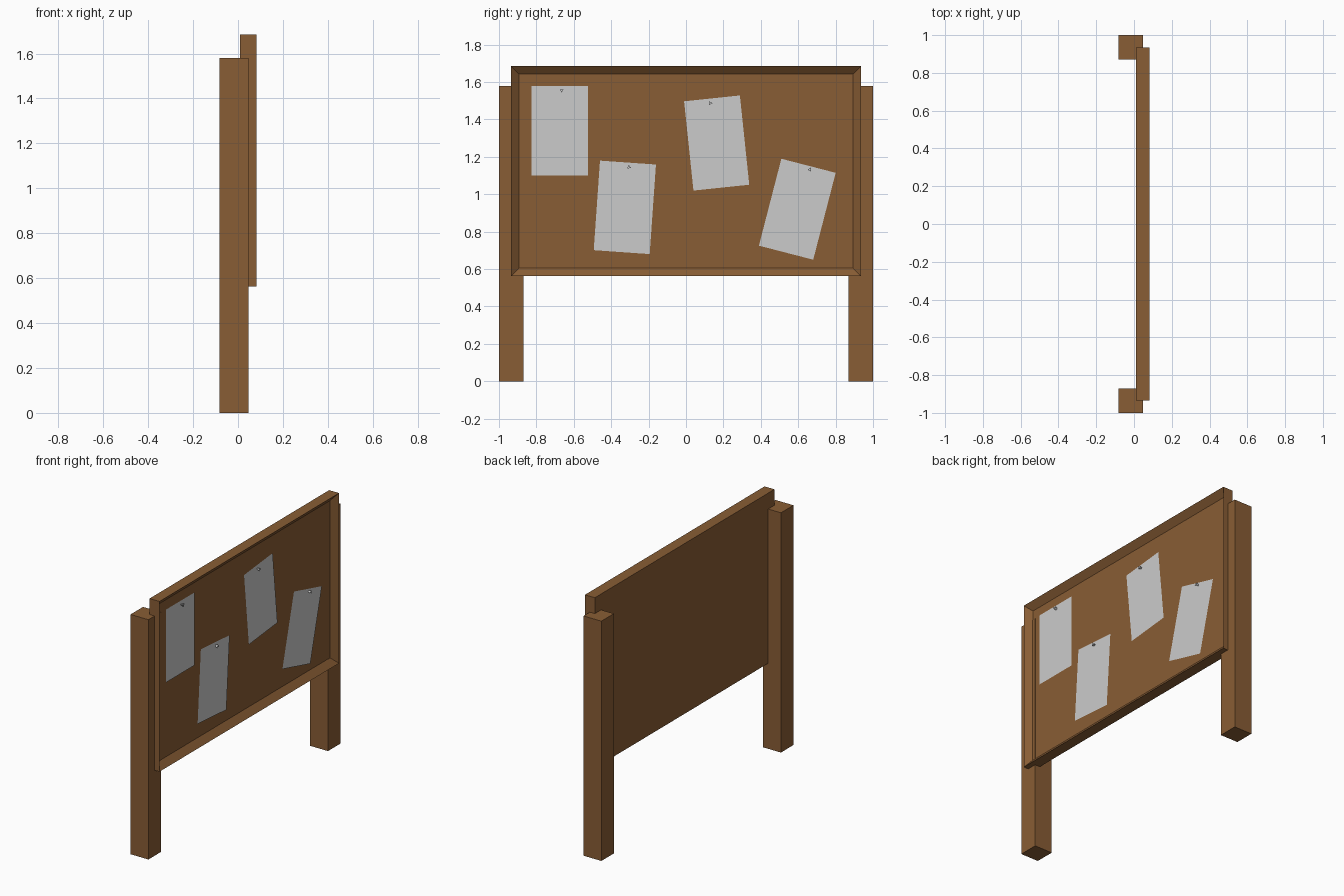
import bpy, bmesh
from math import radians, sin, cos, pi

if "Cube" in bpy.data.objects:
    bpy.data.objects.remove(bpy.data.objects["Cube"])

wood = bpy.data.materials.new("wood")
wood.diffuse_color = (0.25, 0.11, 0.035, 1)
wood.use_nodes = True
wood.node_tree.nodes["Principled BSDF"].inputs["Base Color"].default_value = wood.diffuse_color


def make(name, bm, mat=None):
    bmesh.ops.recalc_face_normals(bm, faces=bm.faces)
    me = bpy.data.meshes.new(name)
    bm.to_mesh(me)
    bm.free()
    if mat:
        me.materials.append(mat)
    ob = bpy.data.objects.new(name, me)
    bpy.context.collection.objects.link(ob)
    return ob


def box(x0, x1, y0, y1, z0, z1):
    bm = bmesh.new()
    bmesh.ops.create_cube(bm, size=1)
    bmesh.ops.scale(bm, vec=(x1 - x0, y1 - y0, z1 - z0), verts=bm.verts)
    bmesh.ops.translate(bm, vec=((x0 + x1) / 2, (y0 + y1) / 2, (z0 + z1) / 2), verts=bm.verts)
    return bm


# Two square posts
for name, y0 in (("left_post", -1.0), ("right_post", 0.87)):
    make(name, box(-0.083, 0.047, y0, y0 + 0.13, 0, 1.58), wood)

# Board with a raised frame around a recessed panel
bm = box(0.01, 0.082, -0.935, 0.935, 0.563, 1.685)
bm.normal_update()
front = max(bm.faces, key=lambda f: f.calc_center_median().x)
bmesh.ops.inset_region(bm, faces=[front], thickness=0.061)
bmesh.ops.translate(bm, vec=(-0.036, 0, 0), verts=front.verts)
make("notice_board", bm, wood)

# Pinned papers: centre y, z, tilt, then pin y, z and pin direction (degrees)
PAPER_X, W, H = 0.051, 0.30, 0.48
notes = [
    (-0.675, 1.34, 0, -0.665, 1.555, -90),
    (-0.327, 0.93, -4, -0.305, 1.145, 100),
    (0.164, 1.274, 6, 0.13, 1.487, 0),
    (0.595, 0.92, -14.5, 0.662, 1.132, 180),
]
for i, (y, z, tilt, py, pz, turn) in enumerate(notes, 1):
    bm = bmesh.new()
    bm.faces.new([bm.verts.new((0, sy * W / 2, sz * H / 2))
                  for sy, sz in ((-1, -1), (1, -1), (1, 1), (-1, 1))])
    paper = make(f"paper_{i}", bm)
    paper.location = (PAPER_X, y, z)
    paper.rotation_euler.x = radians(tilt)

    # Three-sided pin, flaring outwards
    bm = bmesh.new()
    rings = [[bm.verts.new((x, r * cos(k * 2 * pi / 3), r * sin(k * 2 * pi / 3))) for k in range(3)]
             for x, r in ((-0.004, 0.006), (0.018, 0.012))]
    for ring in rings:
        bm.faces.new(ring)
    for k in range(3):
        n = (k + 1) % 3
        bm.faces.new((rings[0][k], rings[0][n], rings[1][n], rings[1][k]))
    pin = make(f"pin_{i}", bm)
    pin.location = (PAPER_X, py, pz)
    pin.rotation_euler.x = radians(turn)
